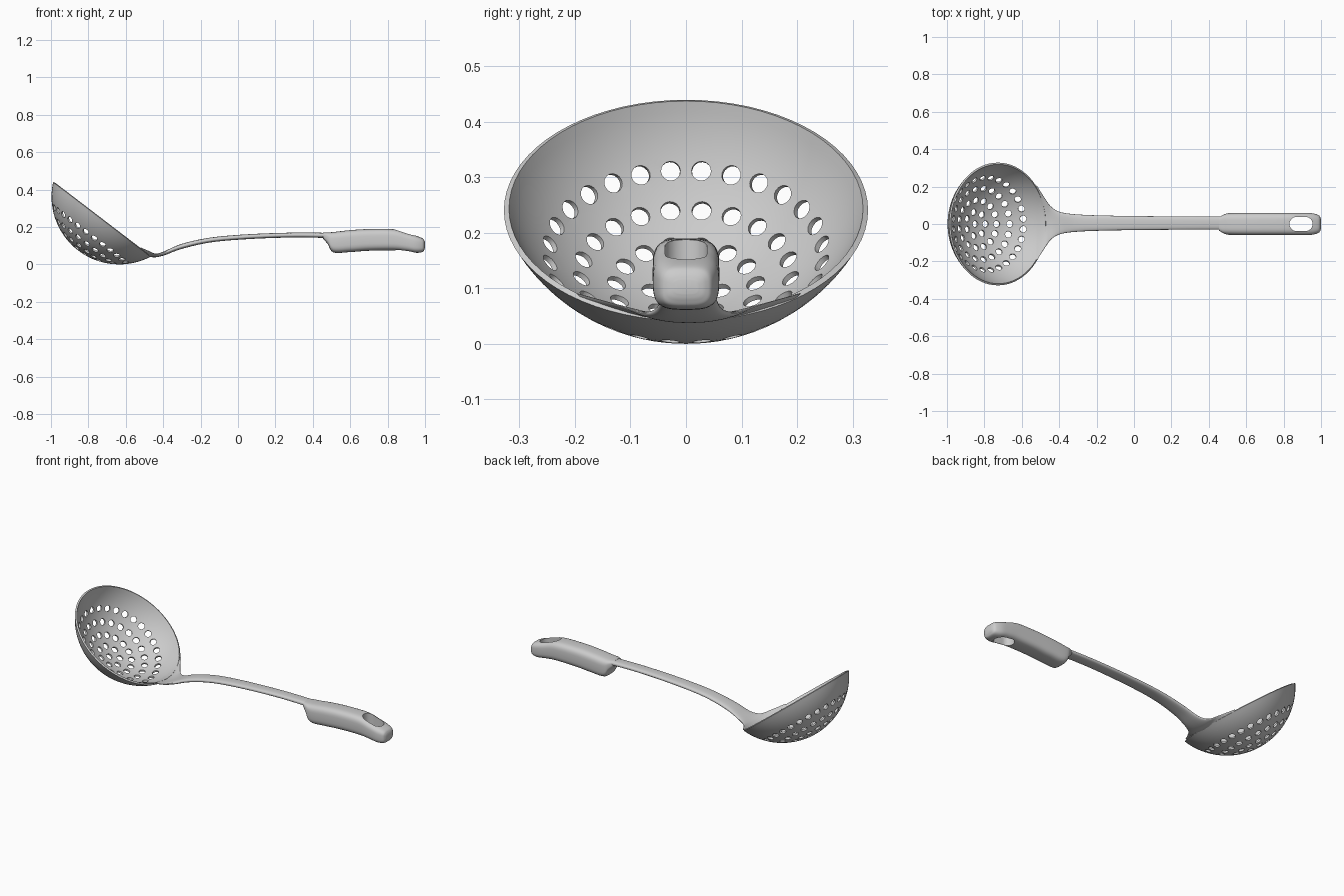
import bpy, bmesh
from math import sin, cos, pi, radians, sqrt, copysign
from mathutils import Matrix, Vector

if "Cube" in bpy.data.objects:
    bpy.data.objects.remove(bpy.data.objects["Cube"])

R, THICK = 0.362, 0.010
CENTRE = Vector((-0.635, 0, R))
TILT = Matrix.Translation(CENTRE) @ Matrix.Rotation(radians(37.4), 4, 'Y')


def add_object(name, bm):
    bmesh.ops.recalc_face_normals(bm, faces=bm.faces)
    me = bpy.data.meshes.new(name)
    bm.to_mesh(me)
    bm.free()
    ob = bpy.data.objects.new(name, me)
    bpy.context.collection.objects.link(ob)
    return ob


def select(ob):
    bpy.ops.object.select_all(action='DESELECT')
    ob.select_set(True)
    bpy.context.view_layer.objects.active = ob


def smooth(ob, angle=40):
    select(ob)
    bpy.ops.object.shade_smooth_by_angle(angle=radians(angle))


def cut(ob, cutter):
    mod = ob.modifiers.new("holes", 'BOOLEAN')
    mod.object, mod.solver = cutter, 'EXACT'
    select(ob)
    bpy.ops.object.modifier_apply(modifier=mod.name)
    bpy.data.objects.remove(cutter)


def spline(keys, steps):
    """Catmull-Rom interpolation of section parameters."""
    out = []
    for i in range(len(keys) - 1):
        k = [keys[max(0, min(len(keys) - 1, i + d))] for d in (-1, 0, 1, 2)]
        for s in range(steps):
            t = s / steps
            out.append([0.5 * (2 * b + (c - a) * t + (2 * a - 5 * b + 4 * c - d) * t * t
                               + (3 * b - a - 3 * c + d) * t ** 3) for a, b, c, d in zip(*k)])
    return out + [list(keys[-1])]


def loft(name, keys, power, sides=32, steps=5, y0=0.0):
    """Keys: x, half width, bottom z, top z, upward curl of the edges."""
    bm = bmesh.new()
    rings = []
    for x, w, lo, hi, curl in spline(keys, steps):
        ring = []
        for i in range(sides):
            a = 2 * pi * i / sides
            t = copysign(abs(cos(a)) ** (2 / power), cos(a))
            v = copysign(abs(sin(a)) ** (2 / power), sin(a))
            ring.append(bm.verts.new((x, y0 + w * t, (lo + hi) / 2 + (hi - lo) / 2 * v + curl * t * t)))
        rings.append(ring)
    for a, b in zip(rings, rings[1:]):
        for i in range(sides):
            j = (i + 1) % sides
            bm.faces.new((a[i], a[j], b[j], b[i]))
    bm.faces.new(rings[0])
    bm.faces.new(rings[-1])
    return add_object(name, bm)


# Bowl: a tilted spherical cap with wall thickness
bm = bmesh.new()
n, rim = 20, radians(65)
prof = [(R, rim * i / n) for i in range(n + 1)]
prof += [(R - THICK, rim * i / n) for i in range(n, -1, -1)]
vs = [bm.verts.new((r * sin(a), 0, -r * cos(a))) for r, a in prof]
es = [bm.edges.new(p) for p in zip(vs, vs[1:])]
bmesh.ops.spin(bm, geom=vs + es, cent=(0, 0, 0), axis=(0, 0, 1), angle=2 * pi, steps=72)
bmesh.ops.remove_doubles(bm, verts=bm.verts, dist=1e-5)
bm.transform(TILT)
bowl = add_object("bowl", bm)

# Drain holes in concentric rings
bm = bmesh.new()
for angle, count in ((0, 1), (10.5, 7), (21, 15), (32.5, 21), (44.5, 28)):
    for i in range(count):
        m = (TILT @ Matrix.Rotation(2 * pi * (i + 0.5) / count, 4, 'Z')
             @ Matrix.Rotation(radians(angle), 4, 'Y') @ Matrix.Translation((0, 0, -R)))
        bmesh.ops.create_cone(bm, cap_ends=True, segments=16, radius1=0.0175,
                              radius2=0.0175, depth=0.06, matrix=m)
cut(bowl, add_object("hole_cutter", bm))
smooth(bowl)


# Neck and shaft: starts inside the bowl wall and narrows to the handle
def wall_key(x, w):
    r2 = (R - THICK / 2) ** 2 - (x - CENTRE.x) ** 2
    z = CENTRE.z - sqrt(r2)
    edge = CENTRE.z - sqrt(r2 - w * w)
    return (x, w, z - 0.005, z + 0.005, edge - z)


shaft = loft("neck_and_shaft", [
    wall_key(-0.52, 0.202),
    wall_key(-0.475, 0.130),
    (-0.44, 0.085, 0.038, 0.053, 0.010),
    (-0.39, 0.058, 0.050, 0.072, 0.002),
    (-0.30, 0.046, 0.083, 0.110, 0),
    (-0.15, 0.040, 0.117, 0.143, 0),
    (0.05, 0.037, 0.135, 0.161, 0),
    (0.30, 0.035, 0.144, 0.170, 0),
    (0.52, 0.035, 0.140, 0.168, 0)], 2.6, y0=0.005)
smooth(shaft)

# Grip with a rounded end
grip = loft("grip", [
    (0.455, 0.036, 0.138, 0.170, 0),
    (0.480, 0.050, 0.108, 0.171, 0),
    (0.510, 0.058, 0.064, 0.173, 0),
    (0.600, 0.060, 0.066, 0.183, 0),
    (0.700, 0.060, 0.073, 0.189, 0),
    (0.830, 0.060, 0.075, 0.188, 0),
    (0.900, 0.060, 0.069, 0.169, 0),
    (0.950, 0.058, 0.062, 0.154, 0),
    (0.985, 0.048, 0.066, 0.140, 0),
    (0.996, 0.036, 0.078, 0.128, 0),
    (1.000, 0.022, 0.090, 0.115, 0)], 3.4, sides=40)

# Hanging slot through the grip
bm = bmesh.new()
bmesh.ops.create_cone(bm, cap_ends=True, segments=32, radius1=0.038, radius2=0.038, depth=0.4)
for v in bm.verts:
    v.co.x += 0.893 + (0.024 if v.co.x > 0 else -0.024)
    v.co.z += 0.12
cut(grip, add_object("slot_cutter", bm))
smooth(grip)
